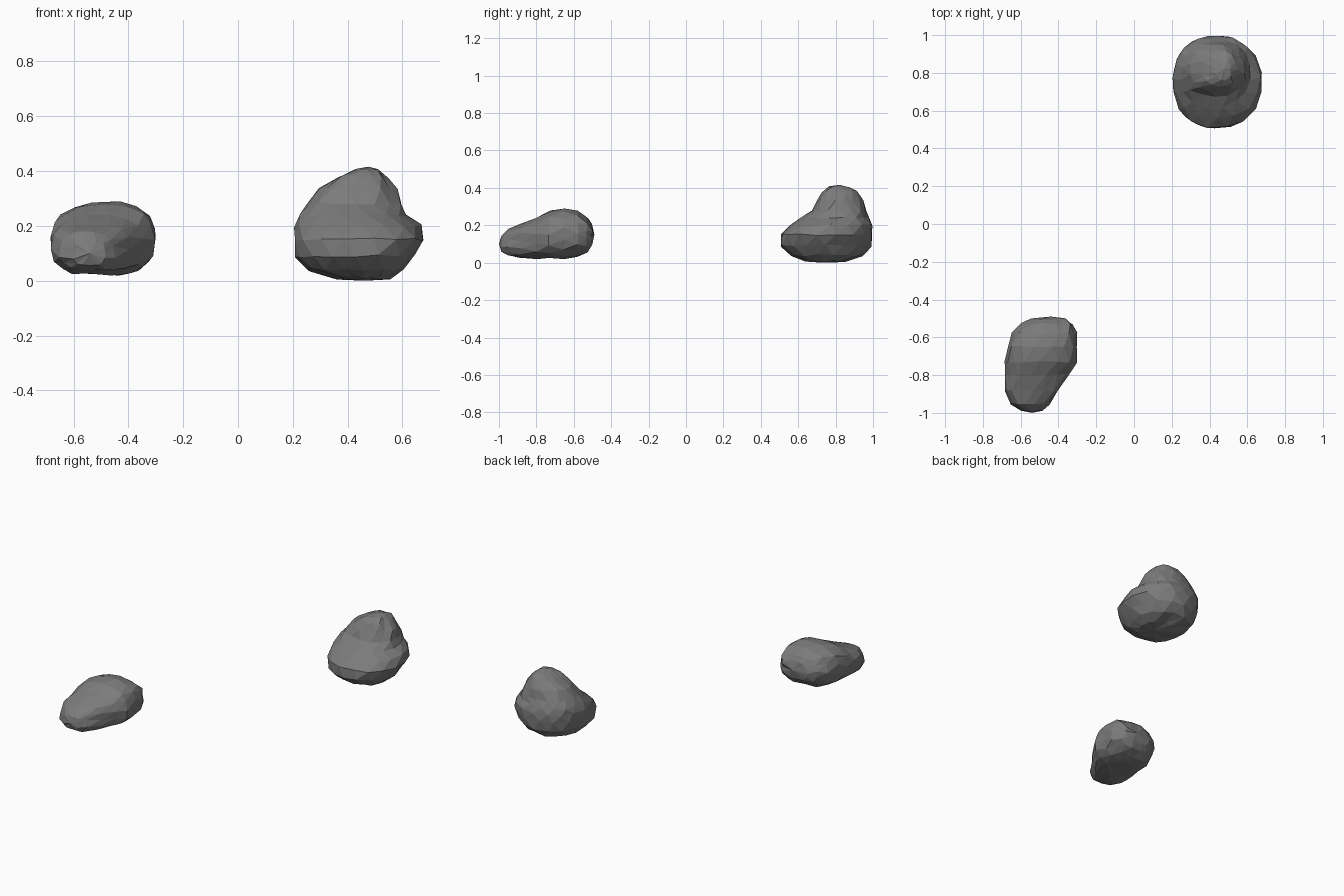
import bpy, bmesh, random
from math import cos, sin, pi, copysign
from mathutils import Vector

if "Cube" in bpy.data.objects:
    bpy.data.objects.remove(bpy.data.objects["Cube"])

random.seed(4)
SIDES = 16

# Dark grey stone
stone = bpy.data.materials.new("dark_stone")
stone.diffuse_color = (0.2, 0.2, 0.2, 1)
stone.use_nodes = True
stone.node_tree.nodes["Principled BSDF"].inputs["Base Color"].default_value = stone.diffuse_color


def rock(name, sections, tips, place, power, jitter=0.006):
    """Faceted rock: staggered rounded rings (t, u0, u1, v0, v1) closed by two tips."""
    bm = bmesh.new()
    rings = []
    for k, (t, u0, u1, v0, v1) in enumerate(sections):
        ring = []
        size = min(u1 - u0, v1 - v0)
        j = min(jitter, size * 0.05)
        for i in range(SIDES):
            a = 2 * pi * (i + 0.5 * (k % 2)) / SIDES
            c = copysign(abs(cos(a)) ** (2 / power), cos(a))
            s = copysign(abs(sin(a)) ** (2 / power), sin(a))
            u = (u0 + u1) / 2 + (u1 - u0) / 2 * c + random.uniform(-j, j)
            v = (v0 + v1) / 2 + (v1 - v0) / 2 * s + random.uniform(-j, j)
            ring.append(bm.verts.new(place(t + random.uniform(-j, j), u, v)))
        rings.append(ring)
    # Triangles between staggered rings
    for k, (lo, hi) in enumerate(zip(rings, rings[1:])):
        for i in range(SIDES):
            n = (i + 1) % SIDES
            if k % 2 == 0:
                bm.faces.new((lo[i], lo[n], hi[i]))
                bm.faces.new((lo[n], hi[n], hi[i]))
            else:
                bm.faces.new((lo[i], hi[n], hi[i]))
                bm.faces.new((lo[i], lo[n], hi[n]))
    # End caps
    for ring, tip in ((rings[0], tips[0]), (rings[-1], tips[1])):
        v = bm.verts.new(place(*tip))
        for i in range(SIDES):
            bm.faces.new((ring[i], ring[(i + 1) % SIDES], v))
    bmesh.ops.recalc_face_normals(bm, faces=bm.faces)
    me = bpy.data.meshes.new(name)
    bm.to_mesh(me)
    bm.free()
    me.materials.append(stone)
    ob = bpy.data.objects.new(name, me)
    bpy.context.collection.objects.link(ob)
    return ob


# Low long rock, built along y (u = x, v = z)
rock("low_rock", [
    (-0.985, -0.605, -0.48, 0.055, 0.145),
    (-0.95, -0.65, -0.45, 0.033, 0.178),
    (-0.88, -0.68, -0.395, 0.022, 0.212),
    (-0.80, -0.68, -0.345, 0.022, 0.238),
    (-0.73, -0.68, -0.302, 0.022, 0.275),
    (-0.65, -0.672, -0.298, 0.022, 0.286),
    (-0.58, -0.645, -0.304, 0.03, 0.275),
    (-0.53, -0.595, -0.325, 0.058, 0.24),
    (-0.505, -0.54, -0.36, 0.09, 0.205),
], [(-1.0, -0.54, 0.10), (-0.49, -0.44, 0.15)],
    lambda t, u, v: Vector((u, t, v)), 2.5)

# Tall rock with a shelf at the front right, built along z (u = x, v = y)
rock("tall_rock", [
    (0.010, 0.36, 0.55, 0.63, 0.86),
    (0.04, 0.25, 0.605, 0.555, 0.945),
    (0.09, 0.213, 0.645, 0.501, 0.988),
    (0.15, 0.205, 0.682, 0.506, 0.998),
    (0.20, 0.207, 0.665, 0.555, 0.996),
    (0.24, 0.225, 0.62, 0.62, 0.986),
    (0.28, 0.25, 0.60, 0.675, 0.971),
    (0.335, 0.29, 0.583, 0.70, 0.946),
    (0.38, 0.36, 0.545, 0.728, 0.915),
    (0.405, 0.43, 0.515, 0.76, 0.87),
], [(0.0, 0.46, 0.75), (0.416, 0.475, 0.82)],
    lambda t, u, v: Vector((u, v, t)), 2.15)
